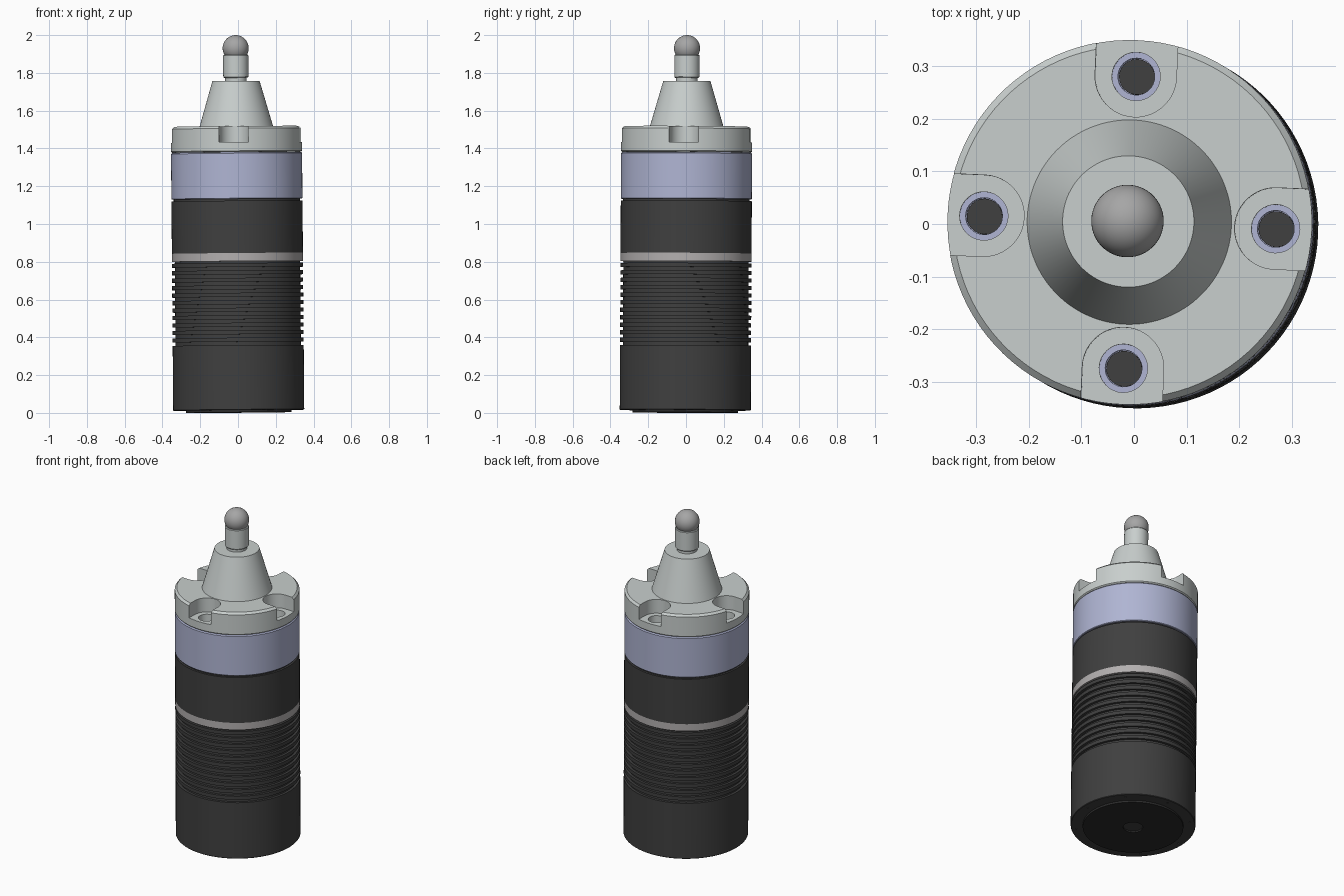
import bpy, bmesh, math
from mathutils import Matrix

if "Cube" in bpy.data.objects:
    bpy.data.objects.remove(bpy.data.objects["Cube"])

SEG = 96
R = 0.347
# The whole device leans very slightly and is turned a little about its axis
POSE = (Matrix.Translation((0.004, -0.004, 0.002)) @ Matrix.Rotation(-0.0085, 4, 'Y')
        @ Matrix.Rotation(-0.005, 4, 'X') @ Matrix.Rotation(math.radians(-2.5), 4, 'Z'))


def material(name, rgb):
    m = bpy.data.materials.new(name)
    m.diffuse_color = (*rgb, 1)
    m.use_nodes = True
    m.node_tree.nodes["Principled BSDF"].inputs["Base Color"].default_value = m.diffuse_color
    return m


DARK = material("dark_rubber", (0.05, 0.05, 0.05))
BASE = material("black_base", (0.025, 0.025, 0.025))
LILAC = material("lilac_metal", (0.43, 0.46, 0.65))
LIGHT = material("light_metal", (0.58, 0.62, 0.61))
RING = material("pale_ring", (0.45, 0.43, 0.43))
STEEL = material("ball_steel", (0.38, 0.38, 0.38))


def make(name, bm, mat=None):
    bmesh.ops.remove_doubles(bm, verts=bm.verts, dist=1e-5)
    bmesh.ops.recalc_face_normals(bm, faces=bm.faces)
    me = bpy.data.meshes.new(name)
    bm.to_mesh(me)
    bm.free()
    ob = bpy.data.objects.new(name, me)
    bpy.context.collection.objects.link(ob)
    if mat:
        me.materials.append(mat)
    return ob


def lathe(name, profile, mat, seg=SEG):
    """Revolve an (r, z) profile about z; the ends lie on the axis."""
    bm = bmesh.new()
    vs = [bm.verts.new((r, 0, z)) for r, z in profile]
    es = [bm.edges.new(p) for p in zip(vs, vs[1:])]
    bmesh.ops.spin(bm, geom=vs + es, cent=(0, 0, 0), axis=(0, 0, 1),
                   angle=math.tau, steps=seg, use_duplicate=False)
    return make(name, bm, mat)


def circle(cx, r, n=32):
    return [(cx + r * math.cos(math.tau * i / n), r * math.sin(math.tau * i / n))
            for i in range(n)]


def cut(target, outline, z0, z1, count):
    """Cut a ring of identical prisms out of a part."""
    bm = bmesh.new()
    for k in range(count):
        rot = Matrix.Rotation(math.tau * k / count, 3, 'Z')
        vs = [bm.verts.new((x, y, z0)) for x, y in outline]
        face = bm.faces.new(vs)
        new = bmesh.ops.extrude_face_region(bm, geom=[face])["geom"]
        top = [v for v in new if isinstance(v, bmesh.types.BMVert)]
        bmesh.ops.translate(bm, verts=top, vec=(0, 0, z1 - z0))
        bmesh.ops.rotate(bm, verts=vs + top, cent=(0, 0, 0), matrix=rot)
    cutter = make("cutter", bm)
    cutter.hide_render = True
    mod = target.modifiers.new("cut", 'BOOLEAN')
    mod.operation, mod.solver, mod.object = 'DIFFERENCE', 'EXACT', cutter
    deps = bpy.context.evaluated_depsgraph_get()
    me = bpy.data.meshes.new_from_object(target.evaluated_get(deps))
    target.modifiers.clear()
    target.data = me
    bpy.data.objects.remove(cutter)


parts = []

# Ribbed grip with a stack of square grooves
prof = [(0, 0.012), (R - 0.003, 0.012), (R, 0.015)]
ribs, z0, pitch = 11, 0.355, 0.0396
for i in range(ribs):
    z = z0 + i * pitch
    prof += [(R, z), (R - 0.015, z), (R - 0.015, z + 0.018), (R, z + 0.018)]
prof += [(R, 0.79), (R - 0.015, 0.79), (R - 0.015, 0.80), (0, 0.80)]
grip = lathe("ribbed_grip", prof, DARK)
cut(grip, circle(0.318, 0.005, 10), -0.01, 0.04, 8)
parts.append(grip)

# Bottom cover with a central hole
parts.append(lathe("bottom_cover", [(0, 0.011), (0.055, 0.011), (0.055, 0.0),
                                    (0.28, 0.0), (0.28, 0.013), (0, 0.013)], BASE))
parts.append(lathe("bottom_port", [(0, 0.008), (0.054, 0.008), (0.054, 0.012),
                                   (0, 0.012)], DARK, 48))

# Pale ring and upper sleeve
parts.append(lathe("pale_band", [(0, 0.80), (R, 0.80), (R, 0.843), (0, 0.843)], RING))
parts.append(lathe("upper_sleeve", [(0, 0.843), (R, 0.843), (R, 1.12), (R - 0.012, 1.12),
                                    (R - 0.012, 1.13), (0, 1.13)], DARK))

# Lilac collar with four bolt holes
collar = lathe("collar", [(0, 1.13), (R - 0.003, 1.13), (R, 1.133), (R, 1.371),
                          (R - 0.006, 1.377), (0, 1.377)], LILAC)
cut(collar, circle(0.278, 0.035), 1.16, 1.45, 4)
parts.append(collar)
for k in range(4):
    bolt = lathe("bolt_%d" % (k + 1), [(0, 1.165), (0.034, 1.165), (0.034, 1.25),
                                       (0, 1.25)], DARK, 24)
    a = math.tau * k / 4
    bolt.data.transform(Matrix.Translation((0.278 * math.cos(a), 0.278 * math.sin(a), 0)))
    parts.append(bolt)

# Flange with four open U-shaped bolt pockets
flange = lathe("flange", [(0, 1.378), (R - 0.006, 1.378), (R, 1.384), (R, 1.503),
                          (R - 0.012, 1.515), (0, 1.515)], LIGHT)
u_slot = [(0.278 + 0.0775 * math.cos(t), 0.0775 * math.sin(t))
          for t in (math.pi * (0.5 + i / 24) for i in range(25))]
cut(flange, u_slot + [(0.5, -0.0775), (0.5, 0.0775)], 1.43, 1.6, 4)
cut(flange, circle(0.278, 0.046), 1.3, 1.5, 4)
parts.append(flange)

# Cone, stem and ball tip
parts.append(lathe("cone", [(0, 1.51), (0.196, 1.51), (0.125, 1.755), (0, 1.755)], LIGHT))
parts.append(lathe("stem", [(0, 1.75), (0.057, 1.75), (0.057, 1.772), (0.062, 1.772),
                            (0.067, 1.777), (0.067, 1.89), (0.064, 1.894), (0, 1.894)],
                   LIGHT, 64))
ball = [(0.069 * math.sin(math.pi * i / 24), 1.929 - 0.069 * math.cos(math.pi * i / 24))
        for i in range(25)]
parts.append(lathe("ball_tip", ball, STEEL, 48))

# Pose and shade everything
for ob in parts:
    ob.data.transform(POSE)
    ob.select_set(True)
bpy.context.view_layer.objects.active = parts[0]
bpy.ops.object.shade_smooth_by_angle(angle=math.radians(30))
